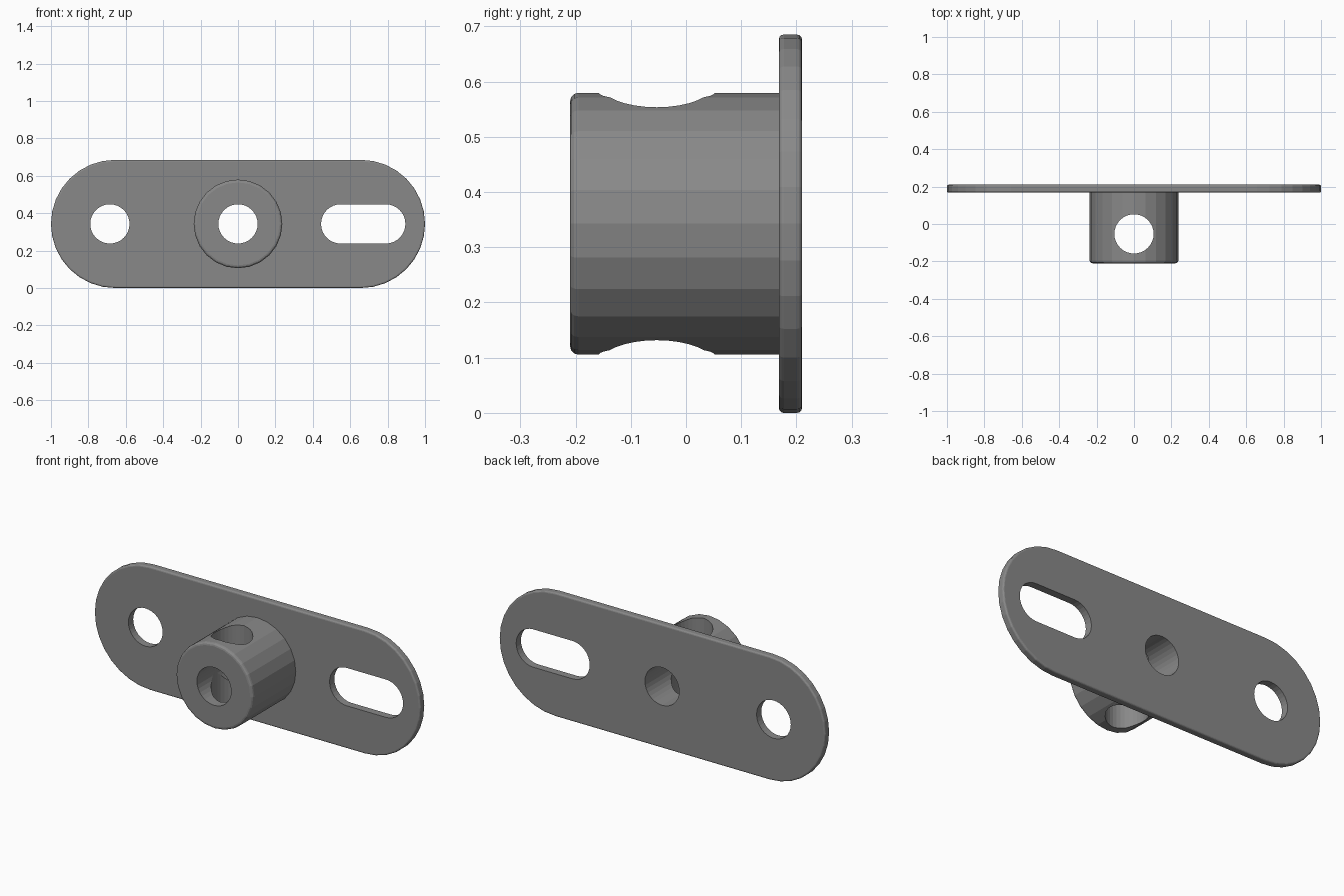
import bpy, bmesh
from math import pi, sin, cos

if "Cube" in bpy.data.objects:
    bpy.data.objects.remove(bpy.data.objects["Cube"])

ZC = 0.3425  # height of the centre line


def stadium(x0, x1, r, n):
    """Outline in x/z with round ends centred on x0 and x1 (n steps per end)."""
    pts = []
    for cx, start in ((x1, -pi / 2), (x0, pi / 2)):
        for i in range(n + 1):
            if x0 == x1 and i == n:
                continue  # plain circle: skip the doubled point
            a = start + pi * i / n
            pts.append((cx + r * cos(a), r * sin(a)))
    return pts


def prism(name, pts, y0, y1, bevel=0.0, both=True):
    """Extrude an outline along y and round its front (and back) rim."""
    bm = bmesh.new()
    front = [bm.verts.new((x, y0, z + ZC)) for x, z in pts]
    back = [bm.verts.new((x, y1, z + ZC)) for x, z in pts]
    n = len(pts)
    f = bm.faces.new(front)
    b = bm.faces.new(back[::-1])
    for i in range(n):
        j = (i + 1) % n
        bm.faces.new((front[j], front[i], back[i], back[j]))
    bmesh.ops.recalc_face_normals(bm, faces=bm.faces[:])
    if bevel:
        rim = list(f.edges) + (list(b.edges) if both else [])
        bmesh.ops.bevel(bm, geom=rim, offset=bevel, segments=3,
                        profile=0.5, affect='EDGES')
    me = bpy.data.meshes.new(name)
    bm.to_mesh(me)
    bm.free()
    ob = bpy.data.objects.new(name, me)
    bpy.context.collection.objects.link(ob)
    return ob


def boolean(target, tool, op):
    m = target.modifiers.new(tool.name, 'BOOLEAN')
    m.object, m.operation, m.solver = tool, op, 'EXACT'
    bpy.context.view_layer.objects.active = target
    bpy.ops.object.modifier_apply(modifier=m.name)
    bpy.data.objects.remove(tool)


# Flat mounting plate with round ends, plus the round boss on its front
bracket = prism("mounting_bracket", stadium(-0.6575, 0.6575, 0.3425, 16),
                0.168, 0.21, 0.009)
boss = prism("boss", stadium(0, 0, 0.237, 12), -0.21, 0.19, 0.015, both=False)
boolean(bracket, boss, 'UNION')

# Round hole, central bore and slot
for name, x0, x1 in (("round_hole", -0.685, -0.685), ("bore", 0, 0),
                     ("slot", 0.549, 0.79)):
    cutter = prism(name, stadium(x0, x1, 0.105, 16), -0.5, 0.5)
    boolean(bracket, cutter, 'DIFFERENCE')

# Vertical cross hole through the boss
bpy.ops.mesh.primitive_cylinder_add(vertices=32, radius=0.105, depth=1,
                                    location=(0, -0.053, ZC))
cross = bpy.context.object
cross.name = "cross_hole"
boolean(bracket, cross, 'DIFFERENCE')

# Dark steel
steel = bpy.data.materials.new("dark_steel")
steel.diffuse_color = (0.25, 0.25, 0.25, 1)
steel.use_nodes = True
steel.node_tree.nodes["Principled BSDF"].inputs["Base Color"].default_value = steel.diffuse_color
bracket.data.materials.clear()
bracket.data.materials.append(steel)
